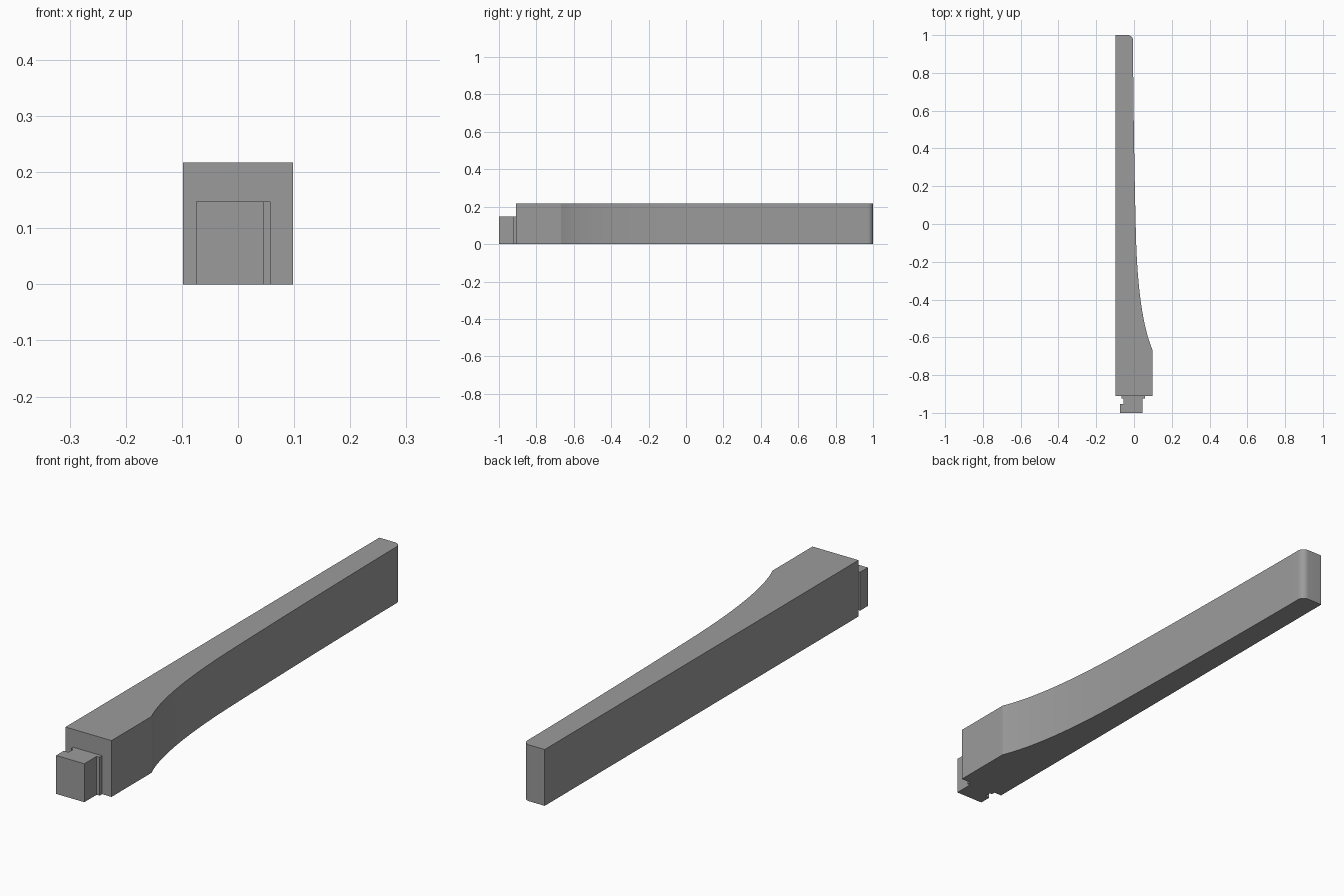
import bpy
import bmesh
import math
from mathutils import Vector
from mathutils.geometry import interpolate_bezier

if "Cube" in bpy.data.objects:
    bpy.data.objects.remove(bpy.data.objects["Cube"])

grey = bpy.data.materials.new("plain grey")
grey.diffuse_color = (0.33, 0.33, 0.33, 1)
grey.use_nodes = True
grey.node_tree.nodes["Principled BSDF"].inputs["Base Color"].default_value = grey.diffuse_color


def extrude_profile(name, points, height):
    """Extrude a closed plan outline upward from z = 0."""
    bm = bmesh.new()
    face = bm.faces.new([bm.verts.new((x, y, 0)) for x, y in points])
    top = bmesh.ops.extrude_face_region(bm, geom=[face])["geom"]
    verts = [v for v in top if isinstance(v, bmesh.types.BMVert)]
    bmesh.ops.translate(bm, verts=verts, vec=(0, 0, height))
    bmesh.ops.recalc_face_normals(bm, faces=bm.faces)
    mesh = bpy.data.meshes.new(name)
    bm.to_mesh(mesh)
    bm.free()
    mesh.materials.append(grey)
    obj = bpy.data.objects.new(name, mesh)
    bpy.context.collection.objects.link(obj)
    bpy.ops.object.select_all(action='DESELECT')
    obj.select_set(True)
    bpy.context.view_layer.objects.active = obj
    bpy.ops.object.shade_smooth_by_angle(angle=math.radians(15))
    return obj


def bezier(a, b, c, d, n):
    pts = [Vector((*p, 0)) for p in (a, b, c, d)]
    return [(p.x, p.y) for p in interpolate_bezier(*pts, n)]


# Bar: square block that sweeps into a long slim arm with a rounded tip corner
sweep = bezier((0.098, -0.667), (0.04, -0.53), (0.016, -0.30), (0.01, -0.05), 20)
sweep += bezier((0.01, -0.05), (0.004, 0.2), (-0.002, 0.5), (-0.005, 0.9), 12)[1:]
r = 0.028
tip = [(-0.005 - r + r * math.cos(a), 1 - r + r * math.sin(a))
       for a in (math.pi / 2 * i / 8 for i in range(9))]
bar = [(-0.098, -0.91), (0.098, -0.91)] + sweep + tip + [(-0.098, 1.0)]
extrude_profile("bar", bar, 0.217)

# Tab: hooked connector on the front end, with a small collar at its root
tab = [(-0.075, -1.0), (0.045, -1.0), (0.045, -0.925), (0.058, -0.925),
       (0.058, -0.91), (-0.065, -0.91), (-0.065, -0.925), (-0.055, -0.925),
       (-0.055, -0.953), (-0.075, -0.953)]
extrude_profile("connector_tab", tab, 0.148)
